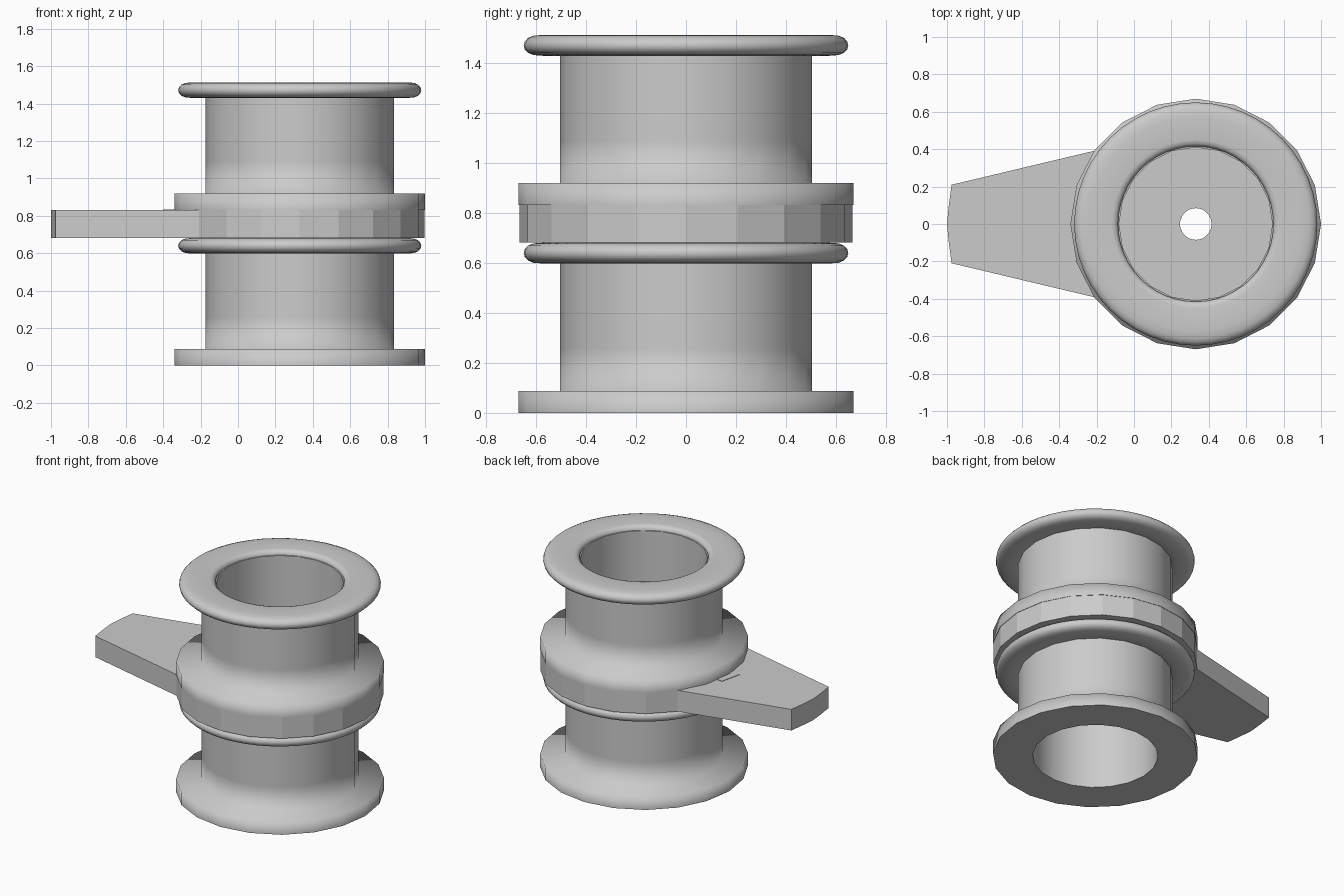
import bpy, bmesh, math

if "Cube" in bpy.data.objects:
    bpy.data.objects.remove(bpy.data.objects["Cube"])

CX = 0.33      # spool axis
SIDES = 20


def finish(name, bm):
    bmesh.ops.recalc_face_normals(bm, faces=bm.faces[:])
    me = bpy.data.meshes.new(name)
    bm.to_mesh(me)
    bm.free()
    ob = bpy.data.objects.new(name, me)
    bpy.context.collection.objects.link(ob)
    return ob


def lathe(name, profile, z0, sides, sharp_test):
    """Spin a closed (radius, z) profile around the spool axis."""
    bm = bmesh.new()
    rings = []
    for i in range(sides):
        a = 2 * math.pi * i / sides
        rings.append([bm.verts.new((CX + r * math.cos(a), r * math.sin(a), z0 + z))
                      for r, z in profile])
    n = len(profile)
    for i in range(sides):
        p, q = rings[i], rings[(i + 1) % sides]
        for j in range(n):
            k = (j + 1) % n
            bm.faces.new((p[j], q[j], q[k], p[k])).smooth = True
    for e in bm.edges:
        a, b = e.verts
        if abs(a.co.z - b.co.z) < 1e-5 and sharp_test(a.co.z - z0):
            ra = math.hypot(a.co.x - CX, a.co.y)
            rb = math.hypot(b.co.x - CX, b.co.y)
            if abs(ra - rb) < 1e-4:
                e.smooth = False
    return finish(name, bm)


def prism(name, outline, hole, z0, z1):
    """Flat plate with an optional ring of hole points matching the outline."""
    bm = bmesh.new()
    n = len(outline)
    def ring(pts, z):
        return [bm.verts.new((x, y, z)) for x, y in pts]
    ob, ot = ring(outline, z0), ring(outline, z1)
    if hole:
        ib, it = ring(hole, z0), ring(hole, z1)
    else:
        bm.faces.new(ot)
        bm.faces.new(ob[::-1])
    for i in range(n):
        k = (i + 1) % n
        bm.faces.new((ob[i], ob[k], ot[k], ot[i]))
        if hole:
            bm.faces.new((ot[i], ot[k], it[k], it[i]))
            bm.faces.new((ob[k], ob[i], ib[i], ib[k]))
            bm.faces.new((ib[k], ib[i], it[i], it[k]))
    return finish(name, bm)


# Spool body: bore, square bottom flange and barrel
body = [(0.41, 0), (0.67, 0), (0.67, 0.088), (0.505, 0.088), (0.505, 0.26),
        (0.505, 0.615), (0.505, 0.65), (0.41, 0.65)]

# Rounded top rim
rim = [(0.415, 0.60), (0.55, 0.598)]
for i in range(9):
    a = math.radians(-90 + 180 * i / 8)
    rim.append((0.57 + 0.08 * math.cos(a) ** 0.7 if 0 < i < 8 else 0.57,
                0.64 + 0.042 * math.sin(a)))
rim += [(0.45, 0.682), (0.43, 0.678), (0.415, 0.66)]

for label, z in (("lower", 0.0), ("upper", 0.832)):
    lathe(label + "_spool_body", body, z, SIDES, lambda h: h < 0.001 or h > 0.6)
    lathe(label + "_spool_rim", rim, z, 48, lambda h: False)

# Middle plate: round disc running into a tapered handle, with a centre hole
R = 0.667
outline = []
for i in range(-8, 9):
    a = math.radians(18 * i)
    outline.append((CX + R * math.cos(a), R * math.sin(a)))
outline += [(-0.975, 0.21), (-0.99, 0.1), (-1.0, 0), (-0.99, -0.1), (-0.975, -0.21)]
hole = []
for x, y in outline:
    a = math.atan2(y, x - CX)
    hole.append((CX + 0.085 * math.cos(a), 0.085 * math.sin(a)))
prism("handle_plate", outline, hole, 0.682, 0.832)

# Small index mark on the handle beside the flange
prism("index_mark", [(-0.40, -0.03), (-0.30, -0.03), (-0.30, 0.11), (-0.365, 0.12)],
      None, 0.82, 0.835)
